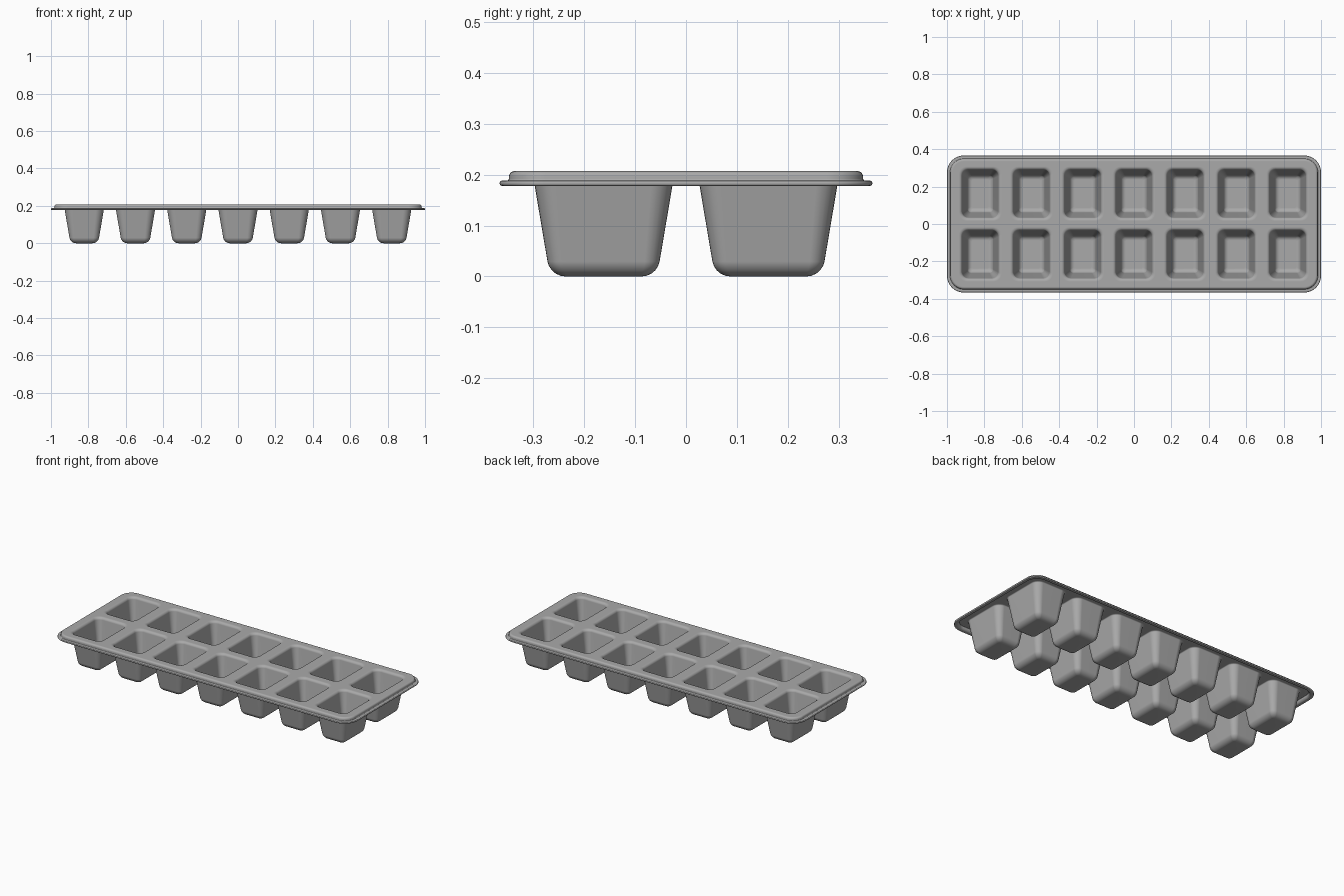
import bpy
import bmesh
from math import sin, cos, pi, radians, tan

default = bpy.data.objects.get("Cube")
if default:
    bpy.data.objects.remove(default, do_unlink=True)

DECK_Z = 0.207        # top of the deck
WALL = 0.01           # sheet thickness
HALF_X, HALF_Y = 1.0, 0.366
DRAFT = radians(9.6)  # lean of the cup walls

grey = bpy.data.materials.new("plastic_grey")
grey.use_nodes = True
colour = (0.40, 0.40, 0.40, 1)
grey.diffuse_color = colour
grey.node_tree.nodes["Principled BSDF"].inputs["Base Color"].default_value = colour

bm = bmesh.new()


def rounded_loop(cx, cy, hx, hy, r, z, steps=6):
    """Ring of vertices along a rounded rectangle."""
    ring = []
    for k, (sx, sy) in enumerate([(1, 1), (-1, 1), (-1, -1), (1, -1)]):
        for i in range(steps + 1):
            a = (k + i / steps) * pi / 2
            ring.append(bm.verts.new((cx + sx * (hx - r) + r * cos(a),
                                      cy + sy * (hy - r) + r * sin(a), z)))
    return ring


def bridge(a, b):
    """Quad strip between two rings."""
    n = len(a)
    for i in range(n):
        j = (i + 1) % n
        bm.faces.new((a[i], a[j], b[j], b[i]))


def arc(cx, cz, r, start, end, steps=5):
    """Profile points (offset, height) along an arc, angles in radians."""
    angles = [start + (end - start) * i / steps for i in range(steps + 1)]
    return [(cx + r * cos(a), cz + r * sin(a)) for a in angles]


def loft(profile, make_ring):
    rings = [make_ring(e, z) for e, z in profile]
    for a, b in zip(rings, rings[1:]):
        bridge(a, b)
    return rings


def ring_edges(ring):
    return [bm.edges.get((ring[i - 1], ring[i])) for i in range(len(ring))]


# Cup profile: rounded lip, drafted wall, rounded floor
lip_r, floor_r = 0.016, 0.026
lip_z, floor_z = DECK_Z - lip_r, WALL + floor_r
lip_c = tan(DRAFT) * (lip_z + lip_r * sin(DRAFT) - 0.1) + lip_r * cos(DRAFT)
floor_c = tan(DRAFT) * (floor_z - floor_r * sin(DRAFT) - 0.1) - floor_r * cos(DRAFT)
cup_profile = [(lip_c + 0.002, DECK_Z)]
cup_profile += arc(lip_c, lip_z, lip_r, pi / 2, pi - DRAFT)
cup_profile += arc(floor_c, floor_z, floor_r, -DRAFT, -pi / 2)[0:]

# Rim profile: rounded deck edge, small step, flat flange
rim_profile = [(-0.032, DECK_Z)]
rim_profile += arc(-0.029, DECK_Z - 0.011, 0.011, pi / 2, 0)
rim_profile += arc(-0.014, 0.192, 0.004, pi, 1.5 * pi, 3)
rim_profile.append((0, 0.188))

# Rim
rim = loft(rim_profile, lambda e, z: rounded_loop(
    0, 0, HALF_X + e, HALF_Y + e, 0.09 + e, z, 10))
boundary = ring_edges(rim[0])

# Seven by two cups
for col in range(-3, 4):
    for row in (-1, 1):
        cup = loft(cup_profile, lambda e, z: rounded_loop(
            col * 0.274, row * 0.162, 0.081 + e, 0.112 + e, 0.026 + e / 2, z))
        bm.faces.new(cup[-1])
        boundary += ring_edges(cup[0])

# Deck sheet between the rim and the cup openings
bmesh.ops.triangle_fill(bm, use_beauty=True, use_dissolve=False,
                        edges=boundary, normal=(0, 0, 1))
bmesh.ops.recalc_face_normals(bm, faces=bm.faces[:])
bm.faces.ensure_lookup_table()
floor = min(bm.faces, key=lambda f: f.calc_center_median().z)
if floor.normal.z < 0:
    bmesh.ops.reverse_faces(bm, faces=bm.faces[:])

mesh = bpy.data.meshes.new("tray")
bm.to_mesh(mesh)
bm.free()
mesh.materials.append(grey)
tray = bpy.data.objects.new("tray", mesh)
bpy.context.collection.objects.link(tray)

bpy.context.view_layer.objects.active = tray
tray.select_set(True)
bpy.ops.object.shade_smooth_by_angle(angle=radians(40))

# Wall thickness and rounded flange edge
shell = tray.modifiers.new("shell", 'SOLIDIFY')
shell.thickness = WALL
shell.offset = -1
edge = tray.modifiers.new("flange_edge", 'BEVEL')
edge.width = 0.004
edge.segments = 3
edge.limit_method = 'ANGLE'
edge.angle_limit = radians(60)
normals = tray.modifiers.new("clean_shading", 'WEIGHTED_NORMAL')
normals.keep_sharp = True
